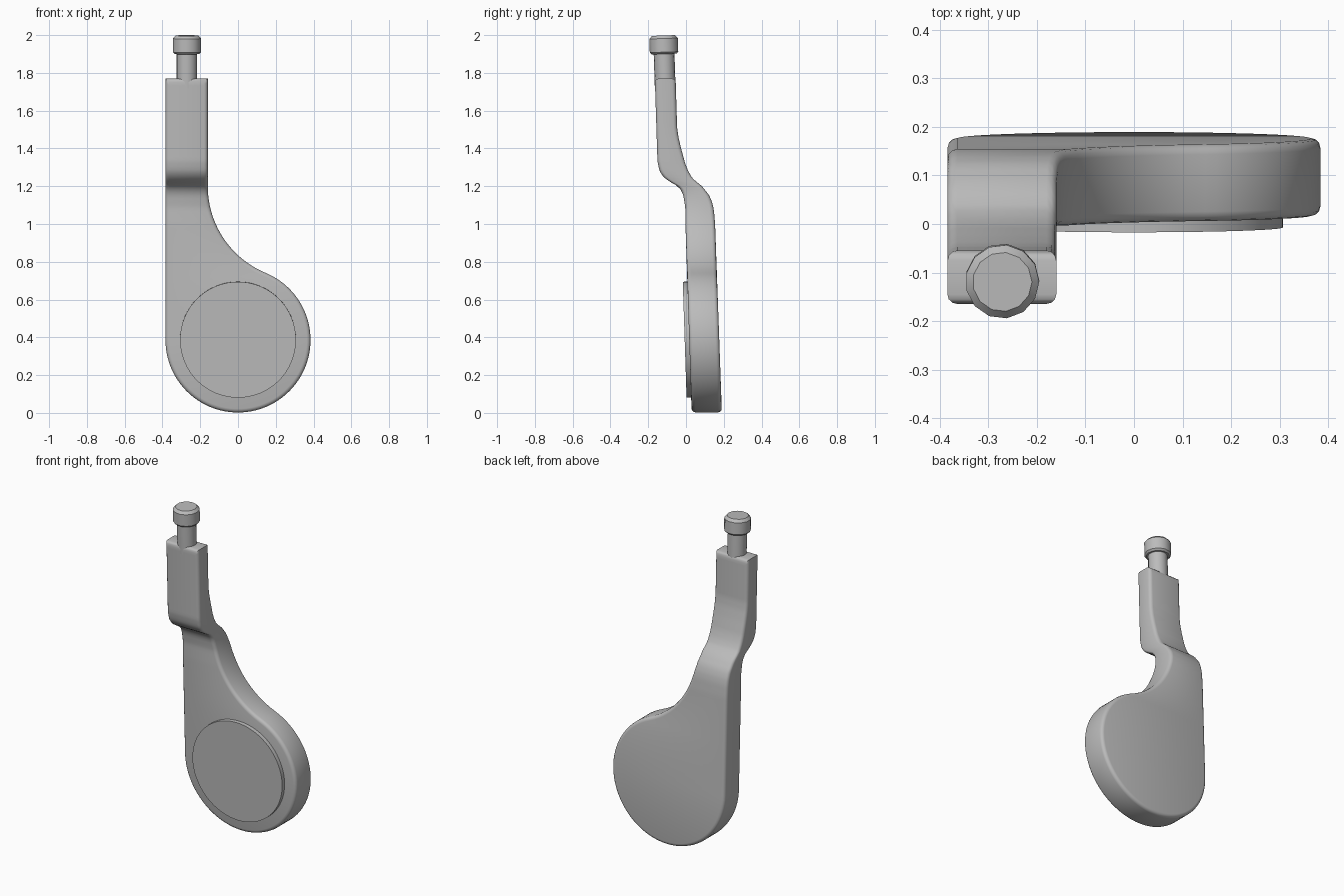
import bpy, bmesh, math
from mathutils import Matrix

if "Cube" in bpy.data.objects:
    bpy.data.objects.remove(bpy.data.objects["Cube"], do_unlink=True)

grey = bpy.data.materials.new("plain grey")
grey.use_nodes = True
grey.diffuse_color = (0.5, 0.5, 0.5, 1)
grey.node_tree.nodes["Principled BSDF"].inputs["Base Color"].default_value = (0.5, 0.5, 0.5, 1)


def finish(name, bm, angle=40):
    bmesh.ops.recalc_face_normals(bm, faces=bm.faces)
    mesh = bpy.data.meshes.new(name)
    bm.to_mesh(mesh)
    bm.free()
    mesh.materials.append(grey)
    ob = bpy.data.objects.new(name, mesh)
    bpy.context.collection.objects.link(ob)
    bpy.ops.object.select_all(action='DESELECT')
    ob.select_set(True)
    bpy.context.view_layer.objects.active = ob
    bpy.ops.object.shade_smooth_by_angle(angle=math.radians(angle))
    return ob


# Outline: round head, straight left side, concave fillet up to a narrow neck
CZ, RAD, TOP, NECK_X, NECK_Z = 0.386, 0.384, 1.77, -0.16, 1.2
rise = NECK_Z - CZ
FIL = (NECK_X ** 2 + rise ** 2 - RAD ** 2) / (2 * (RAD - NECK_X * 1.0))
FX = NECK_X + FIL
TAN = rise / (FIL + RAD)

# Side profile as (z, y): the arm steps forward above the head
FRONT = [(0, .03), (1.0, -.003), (1.09, -.004), (1.15, -.014), (1.18, -.026), (1.2, -.043),
         (1.23, -.096), (1.25, -.12), (1.28, -.14), (1.33, -.151), (TOP, -.165)]
BACK = [(0, .19), (1.0, .154), (1.07, .148), (1.11, .14), (1.15, .124), (1.2, .085), (1.24, .035),
        (1.28, .012), (1.32, -.004), (1.4, -.026), (1.46, -.04), (1.51, -.047), (TOP, -.055)]


def lookup(table, z):
    for (z0, y0), (z1, y1) in zip(table, table[1:]):
        if z <= z1:
            break
    return y0 + (y1 - y0) * (z - z0) / (z1 - z0)


def limits(z, d):
    """Left and right x of the outline, inset by d."""
    r = RAD - d
    circle = math.sqrt(max(r * r - (z - CZ) ** 2, 0))
    left = -circle if z < CZ else -r
    if z <= CZ + r * TAN + 1e-6:
        right = circle
    elif z < NECK_Z:
        right = FX - math.sqrt((FIL + d) ** 2 - (NECK_Z - z) ** 2)
    else:
        right = NECK_X - d
    return left, right


def row_heights(d):
    r = RAD - d
    a0, a1 = 0.05, math.pi / 2 + math.asin(TAN)
    zs = [CZ - r * math.cos(a0 + (a1 - a0) * i / 40) for i in range(41)]
    start, end = zs[-1], TOP - d
    return zs + [start + (end - start) * i / 60 for i in range(1, 61)]


# Arm: rings run from the front face over rounded edges to the back face
EDGE = 0.02
steps = []
for k in range(4):
    a = math.radians(30 * k)
    steps.append((EDGE * (1 - math.sin(a)), EDGE * (1 - math.cos(a))))
layers = [(FRONT, 1, s) for s in steps] + [(BACK, -1, s) for s in reversed(steps)]

bm = bmesh.new()
rings = []
for table, sign, (d, depth) in layers:
    lefts, rights = [], []
    for z in row_heights(d):
        y = lookup(table, z) + sign * depth
        xl, xr = limits(z, d)
        lefts.append(bm.verts.new((xl, y, z)))
        rights.append(bm.verts.new((xr, y, z)))
    rings.append(lefts + rights[::-1])
n = len(rings[0])
for a, b in zip(rings, rings[1:]):
    for i in range(n):
        j = (i + 1) % n
        bm.faces.new((a[i], a[j], b[j], b[i]))
for ring in (rings[0], rings[-1]):
    for i in range(n // 2 - 1):
        bm.faces.new((ring[i], ring[i + 1], ring[n - 2 - i], ring[n - 1 - i]))
finish("arm", bm)


def lathe(name, profile, sides, matrix, angle=40):
    """Closed turned part from (radius, height) points."""
    bm = bmesh.new()
    loops = []
    for r, h in profile:
        loops.append([bm.verts.new((r * math.cos(2 * math.pi * i / sides),
                                    r * math.sin(2 * math.pi * i / sides), h)) for i in range(sides)])
    for a, b in zip(loops, loops[1:]):
        for i in range(sides):
            j = (i + 1) % sides
            bm.faces.new((a[i], a[j], b[j], b[i]))
    bm.faces.new(loops[0])
    bm.faces.new(loops[-1])
    bm.transform(matrix)
    return finish(name, bm, angle)


# Raised round plate on the front of the head
tilt = math.atan(0.033)
plate_place = Matrix.Translation((0, 0.017, 0.388)) @ Matrix.Rotation(math.pi / 2 + tilt, 4, 'X')
lathe("round_plate", [(0.307, -0.02), (0.307, 0.024)], 64, plate_place)

# Peg and its cap, leaning with the neck
peg_place = Matrix.Translation((-0.271, -0.111, 1.75)) @ Matrix.Rotation(tilt, 4, 'X')
lathe("peg", [(0.055, -0.03), (0.055, 0.18)], 16, peg_place)
lathe("peg_cap", [(0.066, 0.15), (0.076, 0.16), (0.076, 0.232), (0.061, 0.248)], 13, peg_place)
